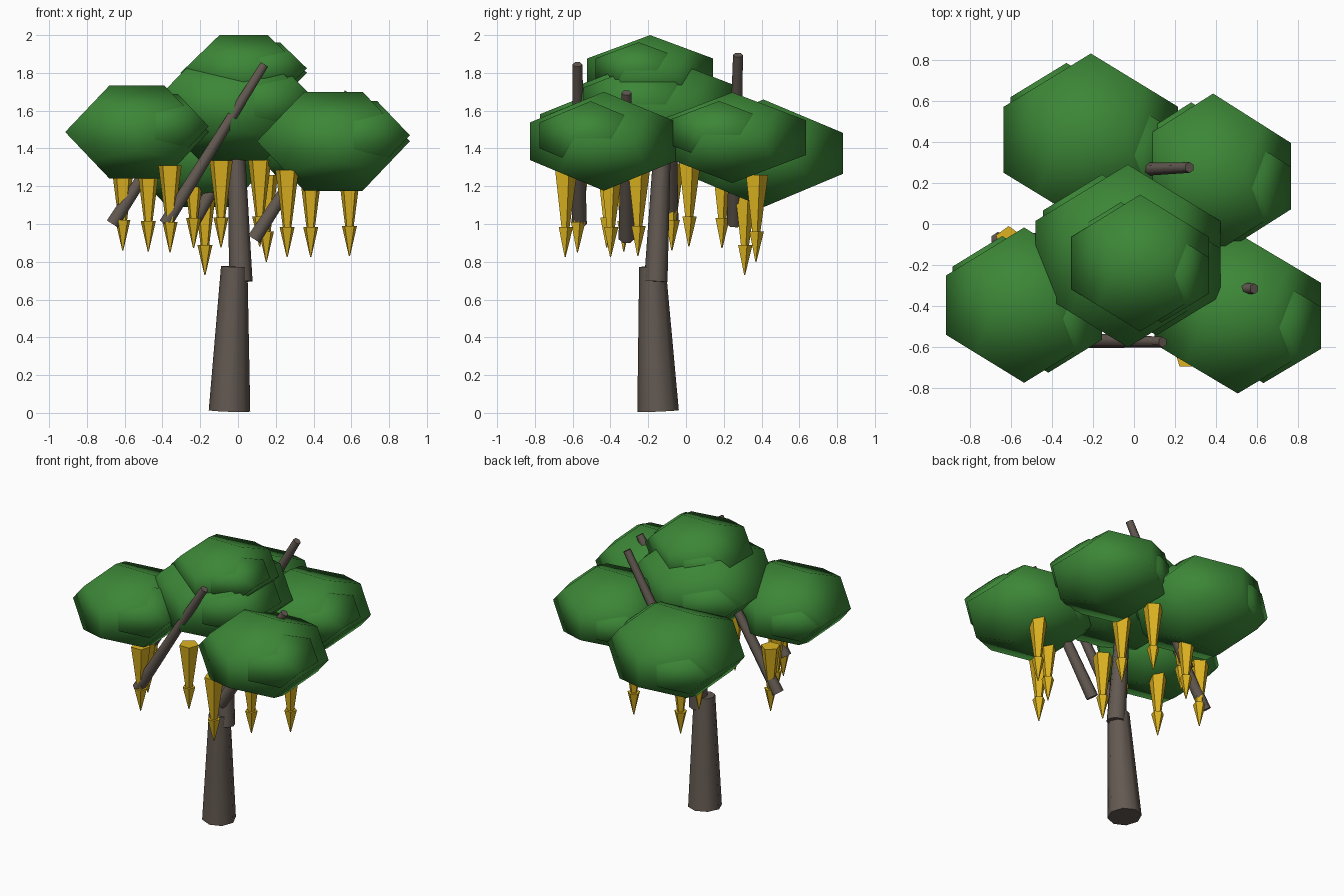
import bpy, bmesh, math
from mathutils import Vector

if "Cube" in bpy.data.objects:
    bpy.data.objects.remove(bpy.data.objects["Cube"])


def material(name, rgb):
    m = bpy.data.materials.new(name)
    m.diffuse_color = (*rgb, 1)
    m.use_nodes = True
    m.node_tree.nodes["Principled BSDF"].inputs["Base Color"].default_value = m.diffuse_color
    return m


GREEN = material("leaf green", (0.045, 0.24, 0.038))
BARK = material("grey brown bark", (0.125, 0.10, 0.083))
YELLOW = material("blossom yellow", (0.72, 0.45, 0.015))


def finish(bm, name, mat, smooth_angle=None):
    bmesh.ops.recalc_face_normals(bm, faces=bm.faces)
    me = bpy.data.meshes.new(name)
    bm.to_mesh(me)
    bm.free()
    me.materials.append(mat)
    ob = bpy.data.objects.new(name, me)
    bpy.context.collection.objects.link(ob)
    if smooth_angle:
        bpy.context.view_layer.objects.active = ob
        ob.select_set(True)
        bpy.ops.object.shade_smooth_by_angle(angle=math.radians(smooth_angle))
        ob.select_set(False)
    return ob


def add_dodecahedron(bm, centre, half):
    """Dodecahedron whose bounding box is centre +- half."""
    a, b = 0.618034, 0.381966
    pts = [(x * a, y * a, z * a) for x in (-1, 1) for y in (-1, 1) for z in (-1, 1)]
    for s in (-1, 1):
        for t in (-1, 1):
            pts += [(0, s, t * b), (s * b, 0, t), (s, t * b, 0)]
    vs = [bm.verts.new([c + h * p for c, h, p in zip(centre, half, pt)]) for pt in pts]
    bmesh.ops.convex_hull(bm, input=vs)


def add_taper(bm, p0, p1, r0, r1, sides):
    """Tapered tube from p0 to p1, closed at both ends."""
    p0, p1 = Vector(p0), Vector(p1)
    d = (p1 - p0).normalized()
    u = (Vector((0, 1, 0)) - d * d.y).normalized()
    w = d.cross(u)
    rings = []
    for p, r in ((p0, r0), (p1, r1)):
        ring = []
        for i in range(sides):
            t = 2 * math.pi * i / sides
            ring.append(bm.verts.new(p + r * (math.cos(t) * u + math.sin(t) * w)))
        rings.append(ring)
    lo, hi = rings
    for i in range(sides):
        j = (i + 1) % sides
        bm.faces.new((lo[i], lo[j], hi[j], hi[i]))
    bm.faces.new(lo)
    bm.faces.new(hi)


# Leaf clumps: one big dodecahedron with two smaller ones poking out
clumps = {
    "left_foliage": ((-0.535, -0.395, 1.487), (0.38, 0.378, 0.247)),
    "right_foliage": ((0.505, -0.435, 1.438), (0.405, 0.39, 0.262)),
    "back_left_foliage": ((-0.21, 0.41, 1.374), (0.425, 0.42, 0.285)),
    "back_right_foliage": ((0.385, 0.245, 1.457), (0.38, 0.39, 0.24)),
    "middle_foliage": ((-0.03, -0.155, 1.615), (0.45, 0.445, 0.28)),
    "top_foliage": ((0.03, -0.19, 1.80), (0.335, 0.333, 0.20)),
}
lumps = [((0, 0, 0), 1), ((0.31, -0.18, 0.12), 0.69), ((-0.28, 0.25, -0.08), 0.64)]
for name, (c, h) in clumps.items():
    bm = bmesh.new()
    for off, s in lumps:
        add_dodecahedron(bm, [a + o * b for a, o, b in zip(c, off, h)], [s * b for b in h])
    bmesh.ops.dissolve_limit(bm, angle_limit=0.01, verts=bm.verts, edges=bm.edges)
    finish(bm, name, GREEN, 85)

# Trunk in two leaning sections, and four slanted branches
wood = [
    ("lower_trunk", (-0.045, -0.148, 0.01), (-0.02, -0.178, 0.775), 0.11, 0.07, 8),
    ("upper_trunk", (0.015, -0.16, 0.695), (-0.01, -0.125, 1.42), 0.062, 0.045, 8),
    ("front_branch", (-0.385, -0.565, 1.0), (0.14, -0.575, 1.845), 0.04, 0.026, 6),
    ("back_branch", (-0.24, 0.255, 1.0), (0.27, 0.275, 1.895), 0.04, 0.026, 6),
    ("right_branch", (0.085, -0.315, 0.92), (0.585, -0.315, 1.695), 0.042, 0.026, 6),
    ("left_branch", (-0.665, -0.08, 1.0), (-0.15, -0.08, 1.80), 0.04, 0.026, 6),
]
for name, p0, p1, r0, r1, n in wood:
    bm = bmesh.new()
    add_taper(bm, p0, p1, r0, r1, n)
    finish(bm, name, BARK, 65)

# Hanging blossoms: a tapered upper part with a small pointed tip (x, y, tip height)
blossoms = [
    (-0.61, -0.075, 0.86), (-0.475, -0.33, 0.855), (-0.36, -0.575, 0.85),
    (-0.235, 0.19, 0.872), (-0.09, -0.42, 0.875), (-0.175, 0.31, 0.73),
    (0.115, 0.015, 0.88), (0.15, 0.37, 0.80), (0.26, -0.64, 0.825),
    (0.385, -0.40, 0.825), (0.59, -0.255, 0.83),
]
for i, (x, y, z) in enumerate(blossoms):
    bm = bmesh.new()
    add_taper(bm, (x, y, z + 0.145), (x, y, z + 0.46), 0.022, 0.065, 5)
    add_taper(bm, (x, y, z), (x, y, z + 0.16), 0.003, 0.042, 5)
    finish(bm, f"blossom_{i + 1}", YELLOW)
